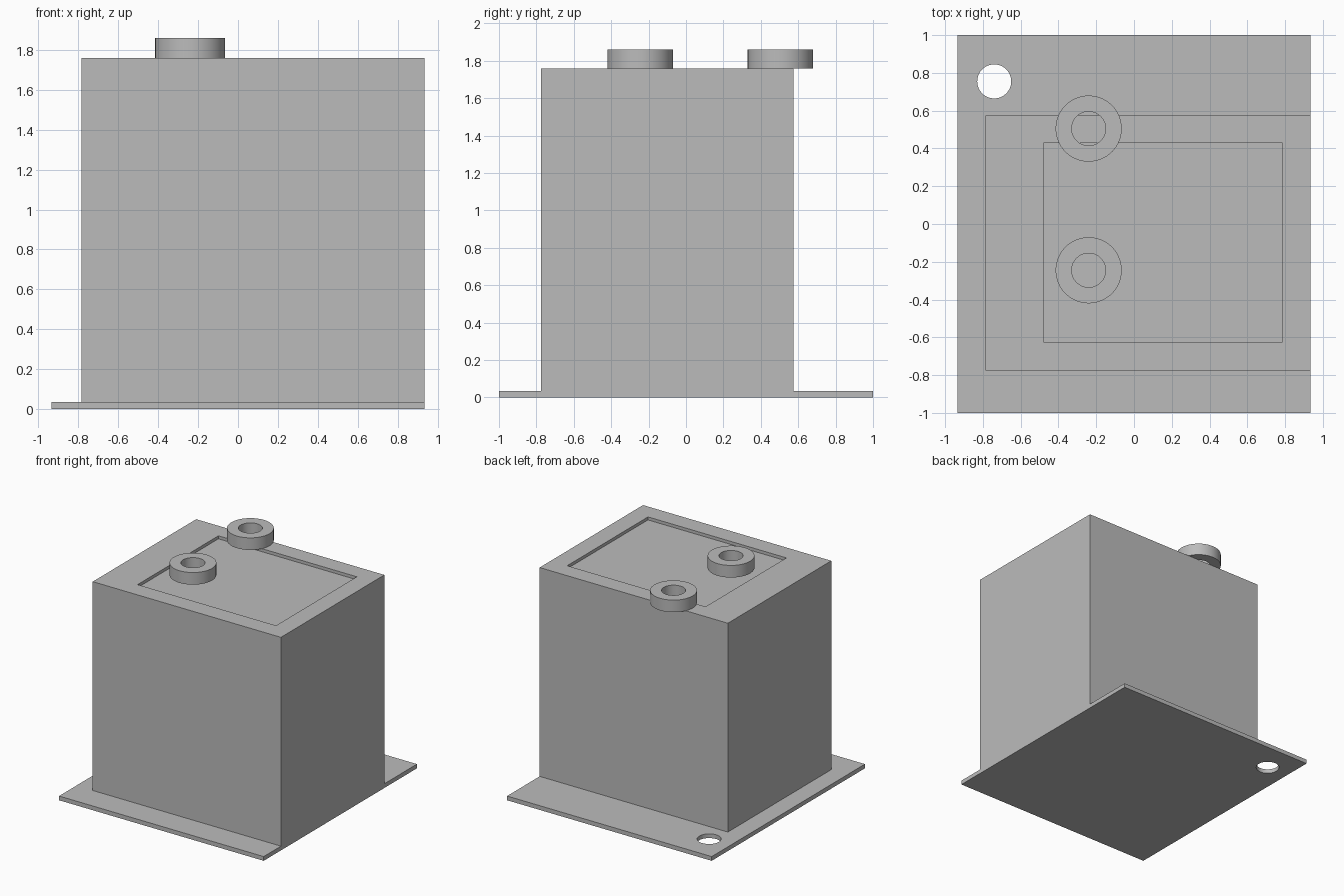
import bpy, bmesh
from mathutils import Vector

cube = bpy.data.objects.get("Cube")
if cube:
    bpy.data.objects.remove(cube, do_unlink=True)

grey = bpy.data.materials.new("plain_grey")
grey.use_nodes = True
colour = (0.5, 0.5, 0.5, 1)
grey.diffuse_color = colour
grey.node_tree.nodes["Principled BSDF"].inputs["Base Color"].default_value = colour


def finish(bm, name):
    mesh = bpy.data.meshes.new(name)
    bmesh.ops.recalc_face_normals(bm, faces=bm.faces)
    bm.to_mesh(mesh)
    bm.free()
    ob = bpy.data.objects.new(name, mesh)
    mesh.materials.append(grey)
    bpy.context.collection.objects.link(ob)
    return ob


def box(name, low, high):
    bm = bmesh.new()
    low, high = Vector(low), Vector(high)
    bmesh.ops.create_cube(bm, size=1)
    for v in bm.verts:
        v.co = (low + high) / 2 + v.co * (high - low)
    return finish(bm, name)


def cylinder(name, x, y, low, high, radius):
    bm = bmesh.new()
    bmesh.ops.create_cone(bm, cap_ends=True, segments=64, radius1=radius,
                          radius2=radius, depth=high - low)
    bmesh.ops.translate(bm, vec=(x, y, (low + high) / 2), verts=bm.verts)
    return finish(bm, name)


def cut(target, cutter):
    mod = target.modifiers.new("cut", 'BOOLEAN')
    mod.operation = 'DIFFERENCE'
    mod.solver = 'EXACT'
    mod.object = cutter
    bpy.context.view_layer.objects.active = target
    bpy.ops.object.modifier_apply(modifier=mod.name)
    bpy.data.objects.remove(cutter, do_unlink=True)


def smooth(ob):
    bpy.ops.object.select_all(action='DESELECT')
    ob.select_set(True)
    bpy.context.view_layer.objects.active = ob
    bpy.ops.object.shade_smooth_by_angle()


# Base plate with its mounting hole
plate_top, body_top = 0.035, 1.76
plate = box("base_plate", (-0.935, -1, 0), (0.935, 1, plate_top))
cut(plate, cylinder("hole_cutter", -0.74, 0.755, -0.1, 0.1, 0.09))
smooth(plate)

# Main block with a shallow pocket in its top
body = box("body", (-0.785, -0.775, plate_top), (0.935, 0.575, body_top))
cut(body, box("pocket_cutter", (-0.48, -0.625, body_top - 0.025),
              (0.785, 0.43, body_top + 0.1)))

# Two rings on the top
for name, y in (("front_ring", -0.245), ("back_ring", 0.505)):
    ring = cylinder(name, -0.24, y, body_top, 1.86, 0.175)
    cut(ring, cylinder("bore_cutter", -0.24, y, 1.6, 2, 0.09))
    smooth(ring)
